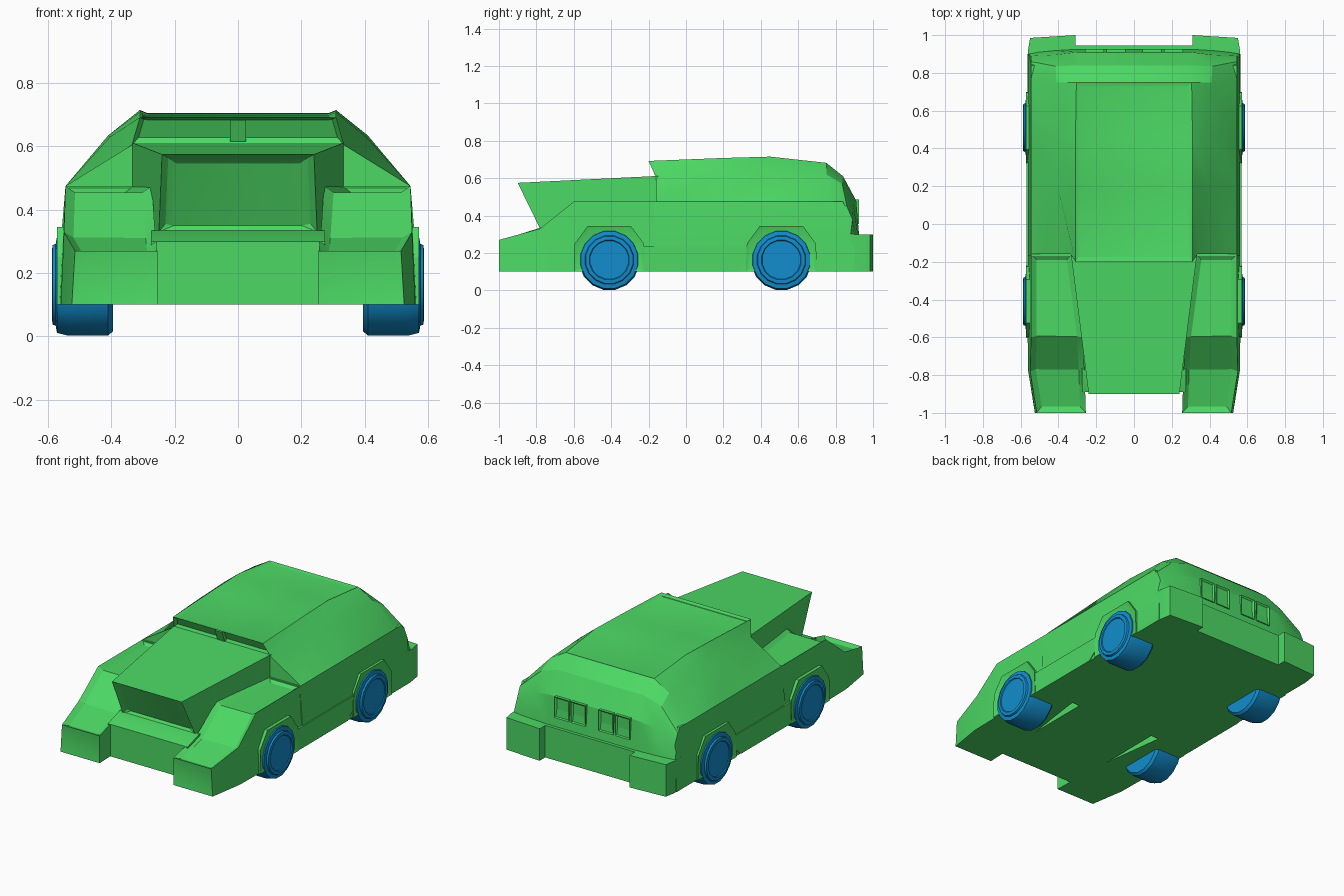
import bpy, bmesh, math

cube = bpy.data.objects.get("Cube")
if cube:
    bpy.data.objects.remove(cube, do_unlink=True)


def material(name, rgb):
    m = bpy.data.materials.new(name)
    m.use_nodes = True
    col = (*rgb, 1)
    m.diffuse_color = col
    m.node_tree.nodes["Principled BSDF"].inputs["Base Color"].default_value = col
    return m


GREEN = material("body_green", (0.072, 0.69, 0.127))
BLUE = material("wheel_blue", (0.006, 0.27, 0.61))


def inset(bm, test, thickness, depth):
    """Inset every face passing the test as one region; return the inner faces."""
    bm.normal_update()
    faces = [f for f in bm.faces if test(f.normal, f.calc_center_median())]
    bmesh.ops.inset_region(bm, faces=faces, thickness=thickness, depth=depth,
                           use_even_offset=True)
    return faces


def loft(name, rings, detail=None, mirror=False, mat=GREEN, split=None, angle=22):
    """Skin closed rings of equal length and cap both ends."""
    bm = bmesh.new()
    vs = [[bm.verts.new(p) for p in r] for r in rings]
    n = len(vs[0])
    for a, b in zip(vs, vs[1:]):
        for i in range(n):
            j = (i + 1) % n
            bm.faces.new((a[i], a[j], b[j], b[i]))
    first = bm.faces.new(vs[0])
    bm.faces.new(vs[-1])
    if split:
        bmesh.utils.face_split(first, vs[0][split[0]], vs[0][split[1]])
    bmesh.ops.recalc_face_normals(bm, faces=bm.faces)
    if detail:
        detail(bm)
    me = bpy.data.meshes.new(name)
    bm.to_mesh(me)
    bm.free()
    me.materials.append(mat)
    ob = bpy.data.objects.new(name, me)
    bpy.context.collection.objects.link(ob)
    bpy.ops.object.select_all(action="DESELECT")
    ob.select_set(True)
    bpy.context.view_layer.objects.active = ob
    bpy.ops.object.shade_smooth_by_angle(angle=math.radians(angle))
    if mirror:
        ob.modifiers.new("mirror", "MIRROR")
    return ob


def both(half):
    """Close a half section by reflecting it across x = 0."""
    return half + [(-x, y, z) for x, y, z in reversed(half)]


def box(name, x, y, z, **kw):
    rings = [[(x[0], v, z[0]), (x[1], v, z[0]), (x[1], v, z[1]), (x[0], v, z[1])] for v in y]
    return loft(name, rings, **kw)


# Lower hull behind the front fenders
loft("lower_hull", [both([(0.565, y, 0.1), (0.56, y, 0.3), (0.545, y, top)])
                    for y, top in ((-0.17, 0.475), (0.84, 0.475), (0.9, 0.31))])
box("rear_panel", (-0.32, 0.32), (0.8, 0.945), (0.1, 0.3))

# Cabin: belt, shoulder, side crease and roof edge at each station
cabin = [
    [(0.558, -0.16, 0.3), (0.545, -0.16, 0.475), (0.335, -0.16, 0.605), (0.31, -0.2, 0.692)],
    [(0.558, 0.2, 0.3), (0.545, 0.2, 0.475), (0.405, 0.2, 0.63), (0.31, 0.2, 0.708)],
    [(0.558, 0.45, 0.3), (0.545, 0.45, 0.475), (0.41, 0.45, 0.635), (0.31, 0.45, 0.715)],
    [(0.558, 0.75, 0.3), (0.545, 0.77, 0.475), (0.41, 0.75, 0.62), (0.305, 0.75, 0.682)],
    [(0.558, 0.85, 0.3), (0.545, 0.86, 0.45), (0.415, 0.835, 0.57), (0.3, 0.84, 0.61)],
    [(0.558, 0.88, 0.3), (0.545, 0.89, 0.38), (0.42, 0.895, 0.46), (0.3, 0.91, 0.48)],
    [(0.558, 0.9, 0.3), (0.5, 0.91, 0.3), (0.42, 0.918, 0.3), (0.3, 0.925, 0.3)],
]


def cabin_detail(bm):
    inset(bm, lambda n, c: n.z > 0.9 and abs(c.x) < 0.1 and c.y < 0.7, 0.025, -0.01)
    inset(bm, lambda n, c: n.y < -0.5 and c.z > 0.63, 0.016, -0.02)


loft("cabin", [both(s) for s in cabin], cabin_detail, split=(2, 5))
loft("windscreen_divider", [both([(0.025, y, z), (0.025, y + 0.04, z)])
                            for y, z in ((-0.166, 0.615), (-0.194, 0.683))])

# Rear windows in two pairs
for i, x in enumerate((0.045, 0.16)):
    box(f"rear_window_{i + 1}", (x, x + 0.1), (0.88, 0.926), (0.355, 0.485), mirror=True,
        detail=lambda bm: inset(bm, lambda n, c: n.y > 0.9, 0.01, -0.01))


# Hood leaning forward over a recessed grille
def grille(bm):
    front = lambda n, c: n.y < -0.7 and c.y < -0.75
    inset(bm, front, 0.02, -0.018)
    inset(bm, front, 0.025, -0.01)


loft("hood", [both([(0.25, -0.78, 0.33), (0.24, -0.9, 0.575)]),
              both([(0.335, -0.15, 0.33), (0.335, -0.15, 0.612)])], grille)
nose = [(-0.89, 0.1), (-0.89, 0.3), (-0.78, 0.335), (-0.15, 0.335), (-0.15, 0.1)]
loft("nose", [[(x, y, z) for y, z in nose] for x in (-0.275, 0.275)])


# Front fenders with sunken tops and a framed front panel
def fender_detail(bm):
    inset(bm, lambda n, c: n.z > 0.5, 0.03, -0.02)
    inset(bm, lambda n, c: n.y < -0.9 and c.y < -0.99, 0.03, -0.006)


fender = [(-1.0, 0.255, 0.525, 0.515, 0.27), (-0.78, 0.262, 0.56, 0.55, 0.33),
          (-0.6, 0.272, 0.563, 0.545, 0.475), (-0.16, 0.33, 0.565, 0.545, 0.475)]
loft("front_fender", [[(a, y, 0.1), (b, y, 0.1), (c, y, z), (a, y, z)]
                      for y, a, b, c, z in fender], fender_detail, mirror=True)

# Rear bumper corners
plan = [(0.31, 0.85), (0.56, 0.85), (0.562, 0.915), (0.55, 0.985), (0.31, 1.0)]
loft("rear_bumper", [[(x, y, z) for x, y in plan] for z in (0.1, 0.3)], mirror=True)

# Wheel arches, sills and wheels
arch = [(-0.19, 0.1), (-0.185, 0.25), (-0.115, 0.345), (0.115, 0.345), (0.185, 0.25), (0.19, 0.1)]
tyre = [(0.15, 0.395), (0.163, 0.41), (0.163, 0.54), (0.155, 0.572), (0.132, 0.576),
        (0.128, 0.586), (0.108, 0.588), (0.104, 0.583)]
SIDES = 16
for end, yc in (("front", -0.41), ("rear", 0.51)):
    loft(end + "_arch", [[(x, yc + y, z) for y, z in arch] for x in (0.5, 0.572)],
         lambda bm: inset(bm, lambda n, c: n.x > 0.9, 0.018, -0.007), mirror=True)
    turns = [2 * math.pi * (i + 0.5) / SIDES for i in range(SIDES)]
    loft(end + "_wheel", [[(x, yc + r * math.cos(t), 0.163 + r * math.sin(t)) for t in turns]
                          for r, x in tyre], mirror=True, mat=BLUE, angle=30)
sill = [(-0.23, 0.1), (0.27, 0.1), (0.33, 0.15), (0.33, 0.235), (-0.23, 0.235)]
loft("sill", [[(x, y, z) for y, z in sill] for x in (0.5, 0.569)], mirror=True)
